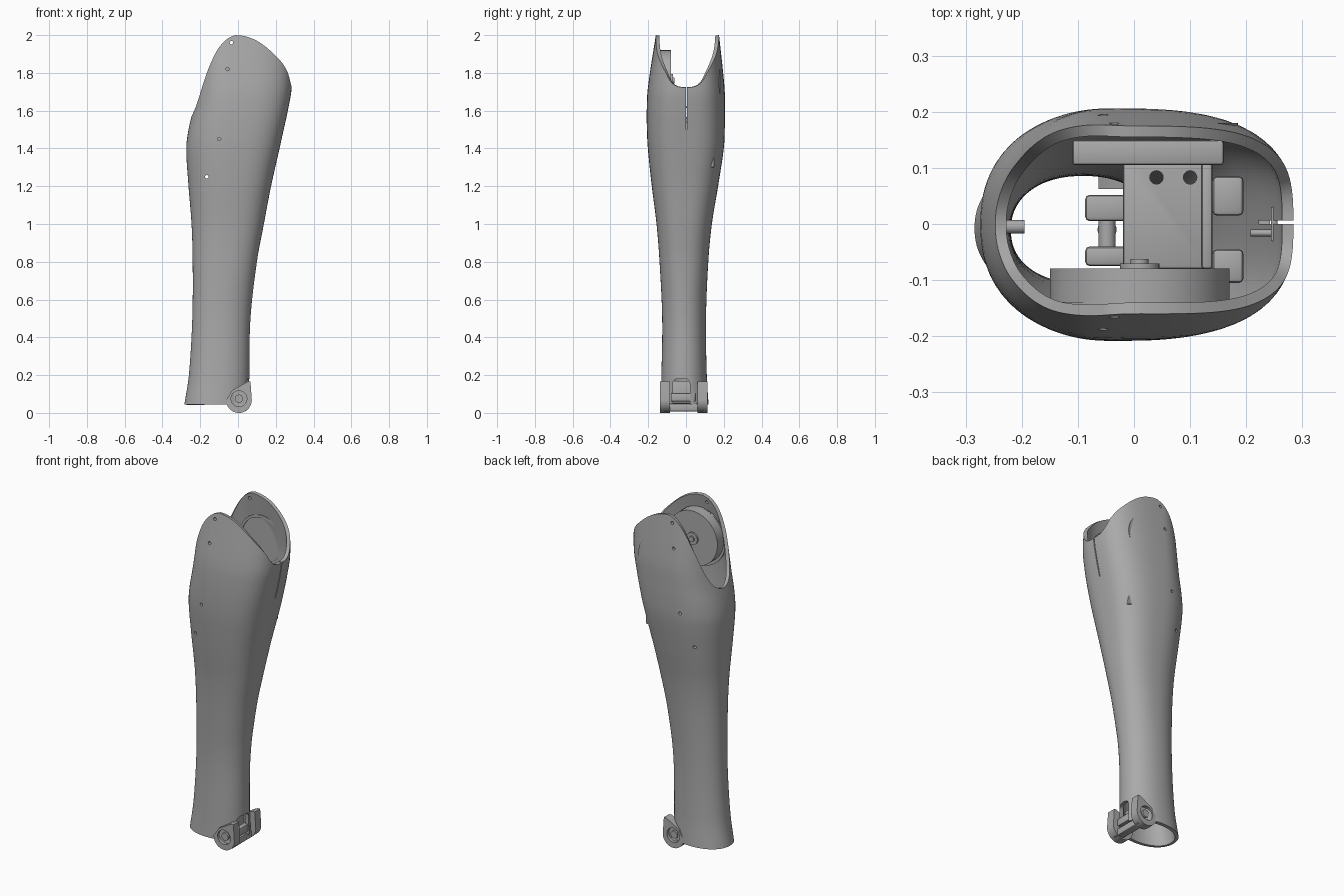
import bpy, bmesh, math
from math import sin, cos, pi
from mathutils import Matrix, Vector

default = bpy.data.objects.get("Cube")
if default:
    bpy.data.objects.remove(default)

grey = bpy.data.materials.new("mid grey")
grey.use_nodes = True
grey.diffuse_color = (0.4, 0.4, 0.4, 1)
grey.node_tree.nodes["Principled BSDF"].inputs["Base Color"].default_value = (0.4, 0.4, 0.4, 1)


def curve(points, t):
    """Smooth interpolation through rows whose first value is the key."""
    t = min(max(t, points[0][0]), points[-1][0])
    i = 0
    while i < len(points) - 2 and t > points[i + 1][0]:
        i += 1
    a, b = points[i], points[i + 1]
    before, after = points[max(i - 1, 0)], points[min(i + 2, len(points) - 1)]
    span = b[0] - a[0]
    s = (t - a[0]) / span
    result = []
    for k in range(1, len(a)):
        m0 = (b[k] - before[k]) / (b[0] - before[0]) * span
        m1 = (after[k] - a[k]) / (after[0] - a[0]) * span
        result.append((2*s**3 - 3*s*s + 1) * a[k] + (s**3 - 2*s*s + s) * m0
                      + (3*s*s - 2*s**3) * b[k] + (s**3 - s*s) * m1)
    return result


def finish(name, bm, angle=35):
    mesh = bpy.data.meshes.new(name)
    bm.to_mesh(mesh)
    bm.free()
    mesh.materials.append(grey)
    obj = bpy.data.objects.new(name, mesh)
    bpy.context.collection.objects.link(obj)
    smooth(obj, angle)
    return obj


def smooth(obj, angle=35):
    bpy.ops.object.select_all(action='DESELECT')
    obj.select_set(True)
    bpy.context.view_layer.objects.active = obj
    bpy.ops.object.shade_smooth_by_angle(angle=math.radians(angle))


def apply_modifiers(obj):
    graph = bpy.context.evaluated_depsgraph_get()
    mesh = bpy.data.meshes.new_from_object(obj.evaluated_get(graph))
    obj.modifiers.clear()
    obj.data = mesh


def cut(obj, cutter):
    cutter.hide_render = True
    mod = obj.modifiers.new("cut", 'BOOLEAN')
    mod.operation, mod.solver, mod.object = 'DIFFERENCE', 'EXACT', cutter
    apply_modifiers(obj)
    bpy.data.objects.remove(cutter)
    smooth(obj)


def add_box(bm, low, high):
    low, high = Vector(low), Vector(high)
    size = Matrix.Diagonal((*(high - low), 1))
    bmesh.ops.create_cube(bm, size=1, matrix=Matrix.Translation((low + high) / 2) @ size)


def add_rod(bm, centre, radius, length, axis='Y', sides=32):
    turn = {'X': Matrix.Rotation(pi/2, 4, 'Y'), 'Y': Matrix.Rotation(pi/2, 4, 'X'), 'Z': Matrix()}[axis]
    bmesh.ops.create_cone(bm, cap_ends=True, segments=sides, radius1=radius, radius2=radius,
                          depth=length, matrix=Matrix.Translation(centre) @ turn)


def box(name, low, high, bevel=0.006):
    bm = bmesh.new()
    add_box(bm, low, high)
    bmesh.ops.bevel(bm, geom=bm.edges[:], offset=bevel, segments=2, affect='EDGES', profile=0.5)
    return finish(name, bm)


def rod(name, centre, radius, length, axis='Y', sides=48):
    bm = bmesh.new()
    add_rod(bm, centre, radius, length, axis, sides)
    return finish(name, bm)


# Shell sections: height, right, left, front, back limits
SECTIONS = [(0.04, -.285, .06, -.135, .12), (0.2, -.26, .06, -.13, .11), (0.5, -.242, .066, -.126, .106),
            (0.8, -.24, .1, -.14, .118), (1.0, -.246, .137, -.156, .137), (1.2, -.262, .175, -.181, .17),
            (1.4, -.274, .22, -.202, .2), (1.5, -.262, .242, -.207, .205), (1.6, -.24, .264, -.208, .206),
            (1.72, -.222, .284, -.202, .204), (2.0, -.2, .287, -.16, .175)]
# Rim height across the width
RIM = [(-.25, 1.56), (-.22, 1.63), (-.165, 1.8), (-.11, 1.92), (-.05, 1.985), (0, 2.0),
       (.1, 1.97), (.2, 1.89), (.26, 1.81), (.285, 1.72), (.292, 1.69)]


def shell_point(z, angle):
    right, left, front, back = curve(SECTIONS, z)
    up = min(max((z - 0.6) / 0.9, 0), 1)
    mid = (right + left) / 2 * (1 - up) - 0.04 * up
    c, s = cos(angle), sin(angle)
    power = 2 / (2.15 + (0.75 * up if c > 0 else 0.15 * up))
    x = mid + math.copysign(abs(c) ** power, c) * (left - mid if c > 0 else mid - right)
    centre = (front + back) / 2
    y = centre + math.copysign(abs(s) ** power, s) * (back - front) / 2
    return Vector((x, y, z))


def rim_height(angle):
    low, high = 1.3, 2.0
    for _ in range(30):
        z = (low + high) / 2
        if z < curve(RIM, shell_point(z, angle).x)[0]:
            low = z
        else:
            high = z
    return high


# Calf shell: lofted wall with a scooped rim
COLUMNS, ROWS, BASE = 128, 56, 0.045
bm = bmesh.new()
rows = [[] for _ in range(ROWS + 1)]
for c in range(COLUMNS):
    angle = 2 * pi * (c + 0.5) / COLUMNS
    top = rim_height(angle)
    for r in range(ROWS + 1):
        rows[r].append(bm.verts.new(shell_point(BASE + (top - BASE) * r / ROWS, angle)))
for r in range(ROWS):
    for c in range(COLUMNS):
        d = (c + 1) % COLUMNS
        bm.faces.new((rows[r][c], rows[r][d], rows[r + 1][d], rows[r + 1][c]))
shell = finish("calf_shell", bm)
wall = shell.modifiers.new("wall", 'SOLIDIFY')
wall.thickness, wall.offset = 0.02, -1
apply_modifiers(shell)

# Screw holes, rim slit and ankle window
bm = bmesh.new()
for x, z in ((-.055, 1.82), (-.035, 1.96), (-.1, 1.45), (-.165, 1.25)):
    add_rod(bm, (x, 0, z), 0.009, 0.6, sides=16)
add_box(bm, (.2, 0, 1.5), (.32, .006, 1.8))
cut(shell, finish("shell_cutter", bm))
bm = bmesh.new()
add_box(bm, (0, -.07, 0), (.12, .02, .18))
bmesh.ops.bevel(bm, geom=[e for e in bm.edges if all(v.co.z > .1 for v in e.verts)
                          and abs(e.verts[0].co.y - e.verts[1].co.y) < .01],
                offset=0.025, segments=4, affect='EDGES', profile=0.5)
cut(shell, finish("window_cutter", bm))

# Ankle bracket: rounded cheeks with screw recesses, joined across the front
PIVOT_X, PIVOT_Z, CHEEK = 0.005, 0.075, 0.068
for name, inner, outer in (("front", -.085, -.138), ("back", .062, .113)):
    bm = bmesh.new()
    outline = [(PIVOT_X + CHEEK * cos(a), PIVOT_Z - 0.007 + CHEEK * sin(a))
               for a in (pi + pi * i / 24 for i in range(25))]
    outline += [(.066, .165), (.05, .165), (-.03, .12)]
    face = bm.faces.new([bm.verts.new((x, inner, z)) for x, z in outline])
    new = bmesh.ops.extrude_face_region(bm, geom=[face])["geom"]
    bmesh.ops.translate(bm, vec=(0, outer - inner, 0), verts=[g for g in new if isinstance(g, bmesh.types.BMVert)])
    bmesh.ops.recalc_face_normals(bm, faces=bm.faces)
    cheek = finish(name + "_ankle_cheek", bm)
    bm = bmesh.new()
    add_rod(bm, (PIVOT_X, outer, PIVOT_Z), 0.042, 0.04)
    cut(cheek, finish("recess_cutter", bm))
    side = math.copysign(1, outer)
    rod(name + "_ankle_screw", (PIVOT_X, outer - side * 0.016, PIVOT_Z), 0.022, 0.018, sides=24)
box("ankle_sill", (0, -.12, .008), (.045, .095, .05))
box("ankle_crossbar", (.02, -.08, .06), (.05, .05, .105))
box("ankle_back_wall", (-.02, -.08, .05), (0, .06, .17))

# Knee motor and its flange, on the front wall
rod("knee_motor", (.01, -.112, 1.76), 0.16, 0.065, sides=96)
rod("motor_flange", (.01, -.143, 1.75), 0.17, 0.008, sides=96)
rod("motor_hub", (.01, -.076, 1.76), 0.035, 0.012)
rod("motor_hub_screw", (.01, -.068, 1.76), 0.016, 0.012)

# Round bearing seat on the back wall
rod("bearing_seat", (.04, .172, 1.73), 0.145, 0.016, sides=96)
bm = bmesh.new()
add_rod(bm, (.04, .16, 1.73), 0.13, 0.02, sides=96)
cut(bpy.data.objects["bearing_seat"], finish("seat_cutter", bm))

# Inner frame below the motor
box("frame_back_plate", (-.11, .105, 1.3), (.16, .15, 1.58))
shelf = box("frame_shelf", (-.02, -.08, 1.5), (.135, .11, 1.53))
bm = bmesh.new()
for x in (.04, .1):
    add_rod(bm, (x, .083, 1.51), 0.012, 0.2, 'Z', 24)
cut(shelf, finish("shelf_cutter", bm))
box("frame_side_wall", (.12, -.08, 1.3), (.14, .11, 1.54))
for name, low, high in (("back", .005, .052), ("front", -.075, -.04)):
    box(name + "_actuator_lug", (-.087, low, 1.4), (.005, high, 1.5), 0.008)
rod("actuator_pin", (-.048, -.01, 1.45), 0.015, 0.1, sides=24)
rod("actuator_rod", (-.048, -.01, 1.2), 0.017, 0.5, 'Z', 24)
for name, low, high in (("back", .015, .085), ("front", -.105, -.045)):
    box(name + "_side_lug", (.14, low, 1.36), (.195, high, 1.46), 0.008)
rod("rim_clip", (.25, 0, 1.62), 0.006, 0.06, sides=16)
rod("rim_clip_stem", (.23, -.016, 1.6), 0.006, 0.045, 'X', 16)
rod("wall_pin", (-.22, -.005, 1.45), 0.012, 0.05, 'X', 20)
